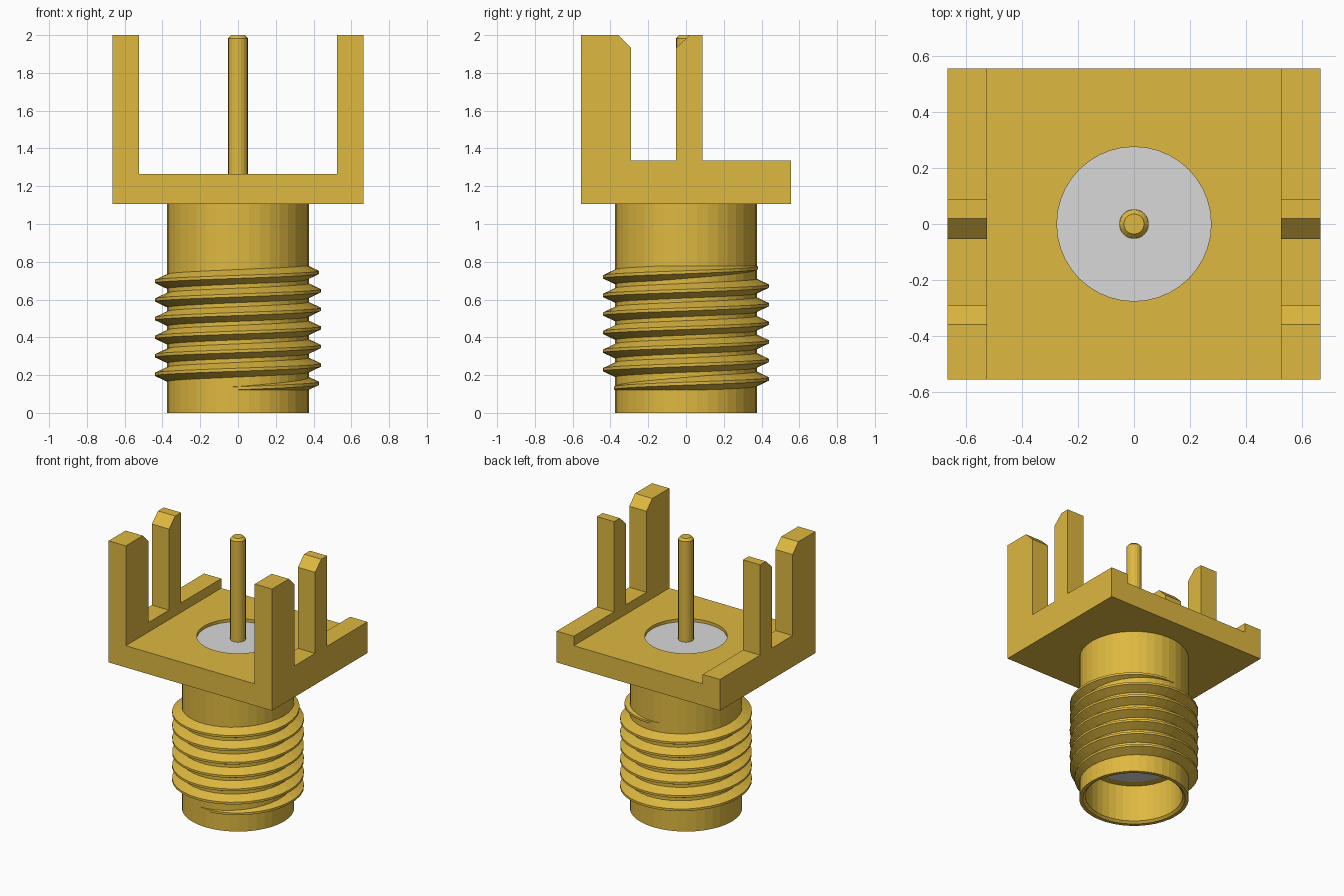
import bpy, bmesh, math

if "Cube" in bpy.data.objects:
    bpy.data.objects.remove(bpy.data.objects["Cube"])


def material(name, rgb):
    m = bpy.data.materials.new(name)
    m.diffuse_color = (*rgb, 1)
    m.use_nodes = True
    m.node_tree.nodes["Principled BSDF"].inputs["Base Color"].default_value = m.diffuse_color
    return m


GOLD = material("gold plating", (0.73, 0.48, 0.051))
WHITE = material("pale grey insulator", (0.69, 0.69, 0.69))


def finish(name, bm, mat):
    bmesh.ops.recalc_face_normals(bm, faces=bm.faces)
    me = bpy.data.meshes.new(name)
    bm.to_mesh(me)
    bm.free()
    me.materials.append(mat)
    ob = bpy.data.objects.new(name, me)
    bpy.context.collection.objects.link(ob)
    return ob


def lathe(name, profile, sides, mat, closed=True):
    """Spin an (r, z) profile about the z axis."""
    bm = bmesh.new()
    vs = [bm.verts.new((r, 0, z)) for r, z in profile]
    pairs = list(zip(vs, vs[1:]))
    if closed:
        pairs.append((vs[-1], vs[0]))
    edges = [bm.edges.new(p) for p in pairs]
    bmesh.ops.spin(bm, geom=vs + edges, cent=(0, 0, 0), axis=(0, 0, 1),
                   angle=math.tau, steps=sides, use_merge=True)
    bmesh.ops.remove_doubles(bm, verts=bm.verts, dist=1e-5)
    return finish(name, bm, mat)


def extrude_x(name, profile, half, mat):
    """Extrude a (y, z) profile from x = -half to x = half."""
    bm = bmesh.new()
    f = bm.faces.new([bm.verts.new((-half, y, z)) for y, z in profile])
    ext = bmesh.ops.extrude_face_region(bm, geom=[f])["geom"]
    bmesh.ops.translate(bm, vec=(2 * half, 0, 0),
                        verts=[v for v in ext if isinstance(v, bmesh.types.BMVert)])
    return finish(name, bm, mat)


def cut(ob, cutter):
    """Subtract the cutter, then remove it."""
    cutter.hide_render = True
    mod = ob.modifiers.new("cut", "BOOLEAN")
    mod.operation, mod.solver, mod.object = "DIFFERENCE", "EXACT", cutter
    dg = bpy.context.evaluated_depsgraph_get()
    me = bpy.data.meshes.new_from_object(ob.evaluated_get(dg))
    ob.modifiers.clear()
    ob.data = me
    bpy.data.objects.remove(cutter)


# Flange with side rails and legs: side profile, middle channel and bore cut out
flange = extrude_x("flange_with_legs", [
    (-0.555, 1.105), (0.555, 1.105), (0.555, 1.335), (0.087, 1.335),
    (0.087, 2.0), (0.02, 2.0), (-0.053, 1.932), (-0.053, 1.335),
    (-0.29, 1.335), (-0.29, 1.932), (-0.358, 2.0), (-0.555, 2.0)], 0.665, GOLD)
cut(flange, extrude_x("channel_cutter", [
    (-1, 1.265), (1, 1.265), (1, 2.5), (-1, 2.5)], 0.525, GOLD))
cut(flange, lathe("bore_cutter", [
    (0, 0.9), (0.275, 0.9), (0.275, 1.5), (0, 1.5)], 40, GOLD, closed=False))

# Hollow barrel with a wider mouth
lathe("barrel", [(0.35, 0), (0.375, 0), (0.375, 1.105), (0.275, 1.105),
                 (0.275, 0.29), (0.333, 0.29), (0.333, 0.015)], 40, GOLD)

# Insulator around the contact
lathe("insulator", [(0.088, 0.29), (0.275, 0.29), (0.275, 1.243),
                    (0.052, 1.243), (0.052, 0.55), (0.088, 0.55)], 40, WHITE)

# Centre contact: pin above, socket below
lathe("centre_pin", [(0, 2.0), (0.036, 2.0), (0.052, 1.983), (0.052, 0.55),
                     (0.088, 0.55), (0.088, 0.29), (0.065, 0.29),
                     (0.065, 0.5), (0, 0.5)], 20, GOLD, closed=False)

# Screw thread: helical ridge that fades in and out
PITCH, Z0 = 0.0983, 0.155
START, END, FADE = -104, 6 * 360 + 104, 125
bm = bmesh.new()
rings = []
steps = 236
for i in range(steps + 1):
    deg = START + (END - START) * i / steps
    t = max(0.02, min(1, (deg - START) / FADE, (END - deg) / FADE))
    a, zc = math.radians(deg), Z0 + PITCH * deg / 360
    crest = 0.372 + 0.068 * t
    w, c = 0.008 + 0.034 * t, 0.008
    rings.append([bm.verts.new((r * math.cos(a), r * math.sin(a), zc + dz))
                  for r, dz in ((0.368, -w), (crest, -c), (crest, c), (0.368, w))])
for p, q in zip(rings, rings[1:]):
    for j in range(3):
        bm.faces.new((p[j], p[j + 1], q[j + 1], q[j]))
bm.faces.new(rings[0])
bm.faces.new(rings[-1])
for p, q in zip(rings, rings[1:]):
    bm.faces.new((p[3], p[0], q[0], q[3]))
finish("screw_thread", bm, GOLD)
